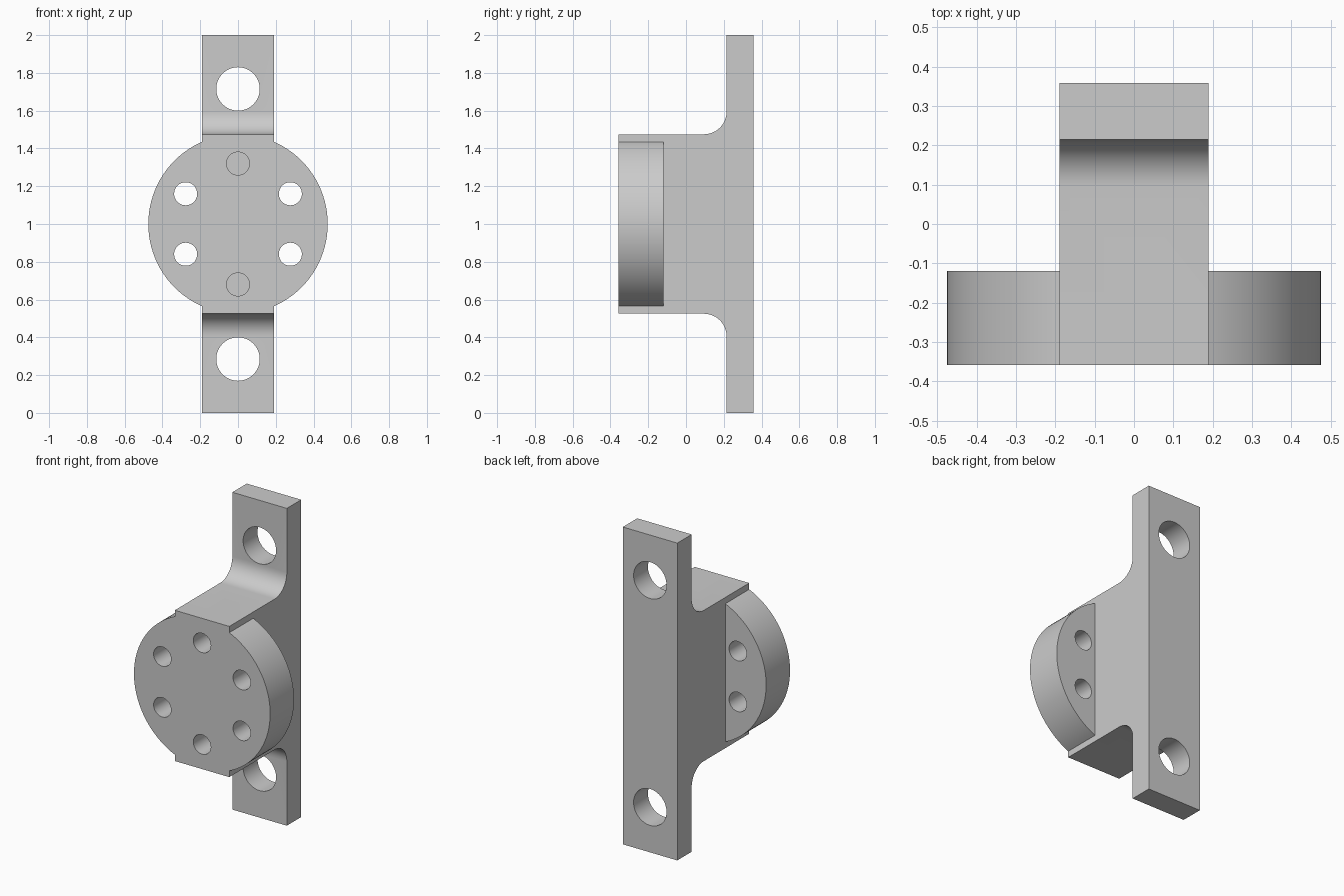
import bpy, bmesh, math
from mathutils import Matrix, Vector

if "Cube" in bpy.data.objects:
    bpy.data.objects.remove(bpy.data.objects["Cube"])

HALF_W = 0.19                     # half width of bracket
FRONT, BACK = -0.358, 0.358
PLATE_Y = 0.215                   # front of the mounting plate
DISC_BACK = -0.12
FILLET = 0.12
BLOCK_H = 0.475                   # half height of the central block

metal = bpy.data.materials.new("light grey metal")
metal.diffuse_color = (0.6, 0.6, 0.6, 1)
metal.use_nodes = True
metal.node_tree.nodes["Principled BSDF"].inputs["Base Color"].default_value = metal.diffuse_color


def finish(name, bm):
    bmesh.ops.recalc_face_normals(bm, faces=bm.faces)
    mesh = bpy.data.meshes.new(name)
    bm.to_mesh(mesh)
    bm.free()
    mesh.materials.append(metal)
    obj = bpy.data.objects.new(name, mesh)
    bpy.context.collection.objects.link(obj)
    return obj


def cylinder_y(name, x, z, radius, y0, y1, sides):
    bm = bmesh.new()
    place = Matrix.Translation((x, (y0 + y1) / 2, z)) @ Matrix.Rotation(math.pi / 2, 4, 'X')
    bmesh.ops.create_cone(bm, cap_ends=True, segments=sides, radius1=radius,
                          radius2=radius, depth=y1 - y0, matrix=place)
    return finish(name, bm)


def combine(target, other, operation):
    mod = target.modifiers.new(operation.lower(), 'BOOLEAN')
    mod.operation = operation
    mod.solver = 'EXACT'
    mod.object = other
    bpy.context.view_layer.objects.active = target
    bpy.ops.object.modifier_apply(modifier=mod.name)
    bpy.data.objects.remove(other, do_unlink=True)


# Bracket: side profile with filleted inner corners, extruded across x
upper = [(FRONT, BLOCK_H)]
for i in range(13):
    a = math.pi / 2 * i / 12
    upper.append((PLATE_Y - FILLET + FILLET * math.sin(a),
                  BLOCK_H + FILLET - FILLET * math.cos(a)))
upper += [(PLATE_Y, 1.0), (BACK, 1.0)]
outline = upper + [(y, -z) for y, z in reversed(upper)]
bm = bmesh.new()
face = bm.faces.new([bm.verts.new((-HALF_W, y, 1 + z)) for y, z in outline])
ext = bmesh.ops.extrude_face_region(bm, geom=[face])
bmesh.ops.translate(bm, vec=Vector((2 * HALF_W, 0, 0)),
                    verts=[v for v in ext["geom"] if isinstance(v, bmesh.types.BMVert)])
bracket = finish("flanged_bracket", bm)

# Round front flange
combine(bracket, cylinder_y("front_flange", 0, 1, 0.475, FRONT, DISC_BACK, 96), 'UNION')

# Six flange holes: the two on the centre line are blind
for i in range(6):
    a = math.pi / 2 + i * math.pi / 3
    end = DISC_BACK if i % 3 == 0 else DISC_BACK + 0.08
    hole = cylinder_y("bolt_hole", 0.32 * math.cos(a), 1 + 0.32 * math.sin(a),
                      0.061, FRONT - 0.1, end, 40)
    combine(bracket, hole, 'DIFFERENCE')

# Mounting holes through the plate ends
for z in (0.285, 1.715):
    combine(bracket, cylinder_y("mounting_hole", 0, z, 0.115, 0.1, 0.5, 56), 'DIFFERENCE')

bpy.ops.object.select_all(action='DESELECT')
bracket.select_set(True)
bpy.context.view_layer.objects.active = bracket
bpy.ops.object.shade_smooth_by_angle(angle=math.radians(30))
